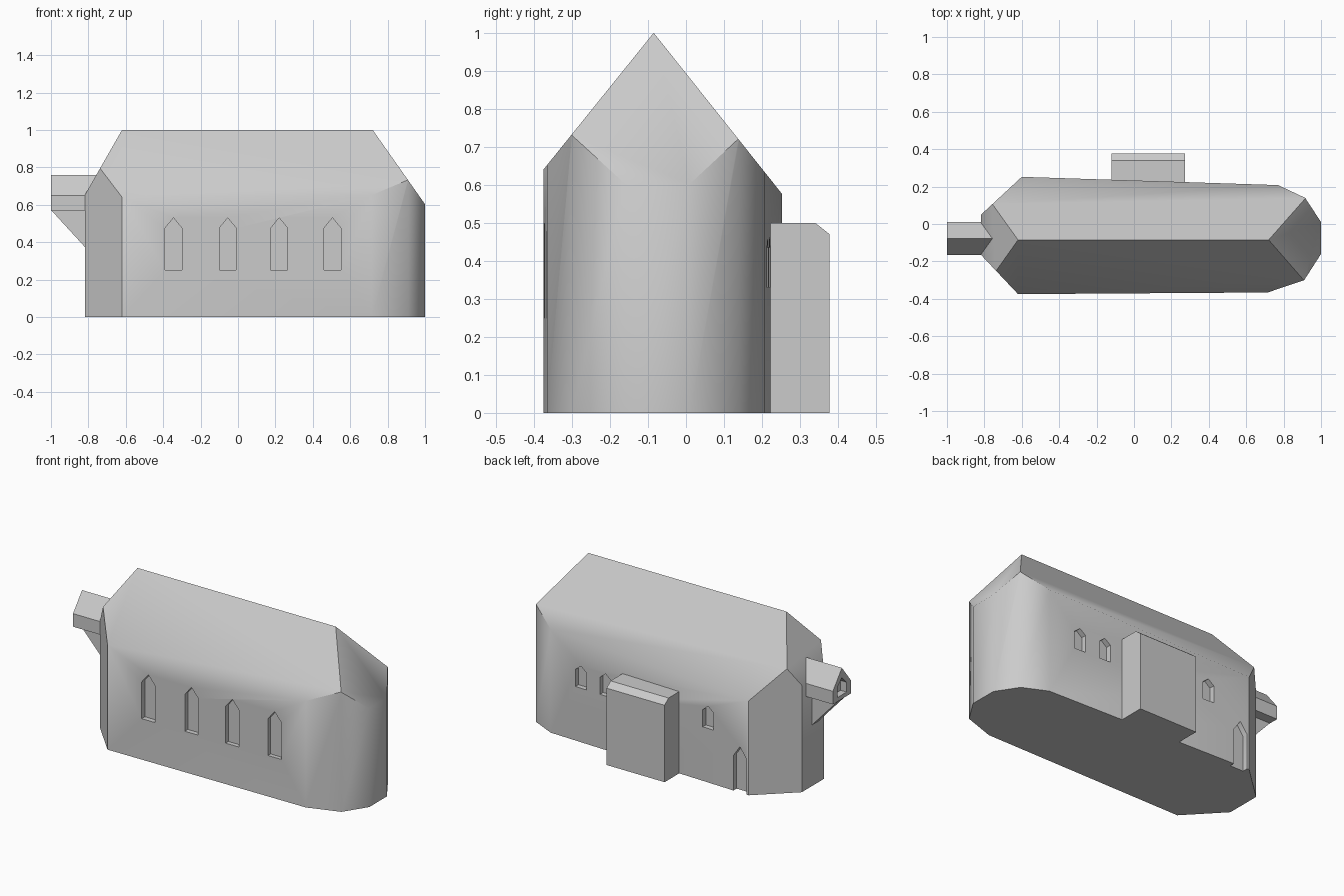
import bpy, bmesh, math
from mathutils import Vector

if "Cube" in bpy.data.objects:
    bpy.data.objects.remove(bpy.data.objects["Cube"])

stone = bpy.data.materials.new("light_grey_stone")
stone.diffuse_color = (0.6, 0.6, 0.6, 1)
stone.use_nodes = True
stone.node_tree.nodes["Principled BSDF"].inputs["Base Color"].default_value = stone.diffuse_color


def add_object(name, bm):
    bmesh.ops.recalc_face_normals(bm, faces=bm.faces)
    mesh = bpy.data.meshes.new(name)
    bm.to_mesh(mesh)
    bm.free()
    mesh.materials.append(stone)
    obj = bpy.data.objects.new(name, mesh)
    bpy.context.collection.objects.link(obj)
    return obj


def extrude(bm, points, offset):
    """Extrude a closed 3D outline along an offset."""
    face = bm.faces.new([bm.verts.new(p) for p in points])
    res = bmesh.ops.extrude_face_region(bm, geom=[face])
    verts = [g for g in res["geom"] if isinstance(g, bmesh.types.BMVert)]
    bmesh.ops.translate(bm, verts=verts, vec=Vector(offset))


def arch(c, w, bottom, shoulder, tip):
    """Pointed opening outline as (horizontal, z)."""
    h = w / 2
    return [(c - h, bottom), (c + h, bottom), (c + h, shoulder), (c, tip), (c - h, shoulder)]


def cut(obj, cutter):
    mod = obj.modifiers.new("openings", 'BOOLEAN')
    mod.operation = 'DIFFERENCE'
    mod.solver = 'EXACT'
    mod.object = cutter
    cutter.hide_render = True
    bpy.context.view_layer.objects.active = obj
    bpy.ops.object.modifier_apply(modifier=mod.name)
    bpy.data.objects.remove(cutter)


# Church body: footprint prism trimmed by four roof planes
footprint = [(-0.62, -0.375), (0.715, -0.366), (0.91, -0.30), (1.0, -0.16), (1.0, 0.01),
             (0.915, 0.14), (0.77, 0.208), (-0.60, 0.252), (-0.818, 0.05), (-0.818, -0.165)]
bm = bmesh.new()
extrude(bm, [(x, y, 0) for x, y in footprint], (0, 0, 1.3))
roof_planes = [((0, -0.085, 1), (0, -1.24, 1)), ((0, -0.085, 1), (0, 1.255, 1)),
               ((0.72, 0, 1), (1.42, 0, 1)), ((-0.62, 0, 1), (-1.75, 0, 1))]
for co, no in roof_planes:
    res = bmesh.ops.bisect_plane(bm, geom=bm.verts[:] + bm.edges[:] + bm.faces[:], dist=1e-5,
                                 plane_co=co, plane_no=Vector(no).normalized(), clear_outer=True)
    rim = [e for e in bm.edges if e.is_boundary]
    bmesh.ops.holes_fill(bm, edges=rim, sides=0)
body = add_object("church_body", bm)

# Window and door recesses
bm = bmesh.new()
for x in (-0.345, -0.055, 0.22, 0.505):
    extrude(bm, [(px, -0.342, z) for px, z in arch(x, 0.09, 0.25, 0.475, 0.53)], (0, -0.2, 0))
for x, w, bottom, shoulder, tip in ((0.56, 0.075, 0.33, 0.435, 0.465), (0.39, 0.075, 0.33, 0.435, 0.465),
                                    (-0.32, 0.075, 0.33, 0.435, 0.465), (-0.54, 0.09, -0.1, 0.215, 0.28)):
    wall_y = 0.25 - (x + 0.6) * 0.031
    extrude(bm, [(px, wall_y - 0.03, z) for px, z in arch(x, w, bottom, shoulder, tip)], (0, 0.2, 0))
cut(body, add_object("opening_cutter", bm))

# Side annex with bevelled top edge
bm = bmesh.new()
extrude(bm, [(-0.12, y, z) for y, z in
             ((0.17, 0), (0.378, 0), (0.378, 0.47), (0.34, 0.5), (0.17, 0.5))], (0.392, 0, 0))
add_object("annex", bm)

# Gabled oriel on the left end, with a recessed window
bm = bmesh.new()
extrude(bm, [(-1, y, z) for y, z in arch(-0.078, 0.175, 0.57, 0.65, 0.76)], (0.25, 0, 0))
oriel = add_object("oriel", bm)
bm = bmesh.new()
extrude(bm, [(-1.1, y, z) for y, z in arch(-0.078, 0.09, 0.595, 0.655, 0.70)], (0.14, 0, 0))
cut(oriel, add_object("oriel_cutter", bm))

# Triangular bracket under the oriel
bm = bmesh.new()
extrude(bm, [(x, -0.11, z) for x, z in ((-1, 0.572), (-0.815, 0.37), (-0.78, 0.37), (-0.78, 0.572))],
        (0, 0.06, 0))
add_object("oriel_bracket", bm)

# Smooth the soft wall and eave corners, keep the rest crisp
bpy.ops.object.select_all(action='DESELECT')
body.select_set(True)
bpy.context.view_layer.objects.active = body
bpy.ops.object.shade_smooth_by_angle(angle=math.radians(40))
